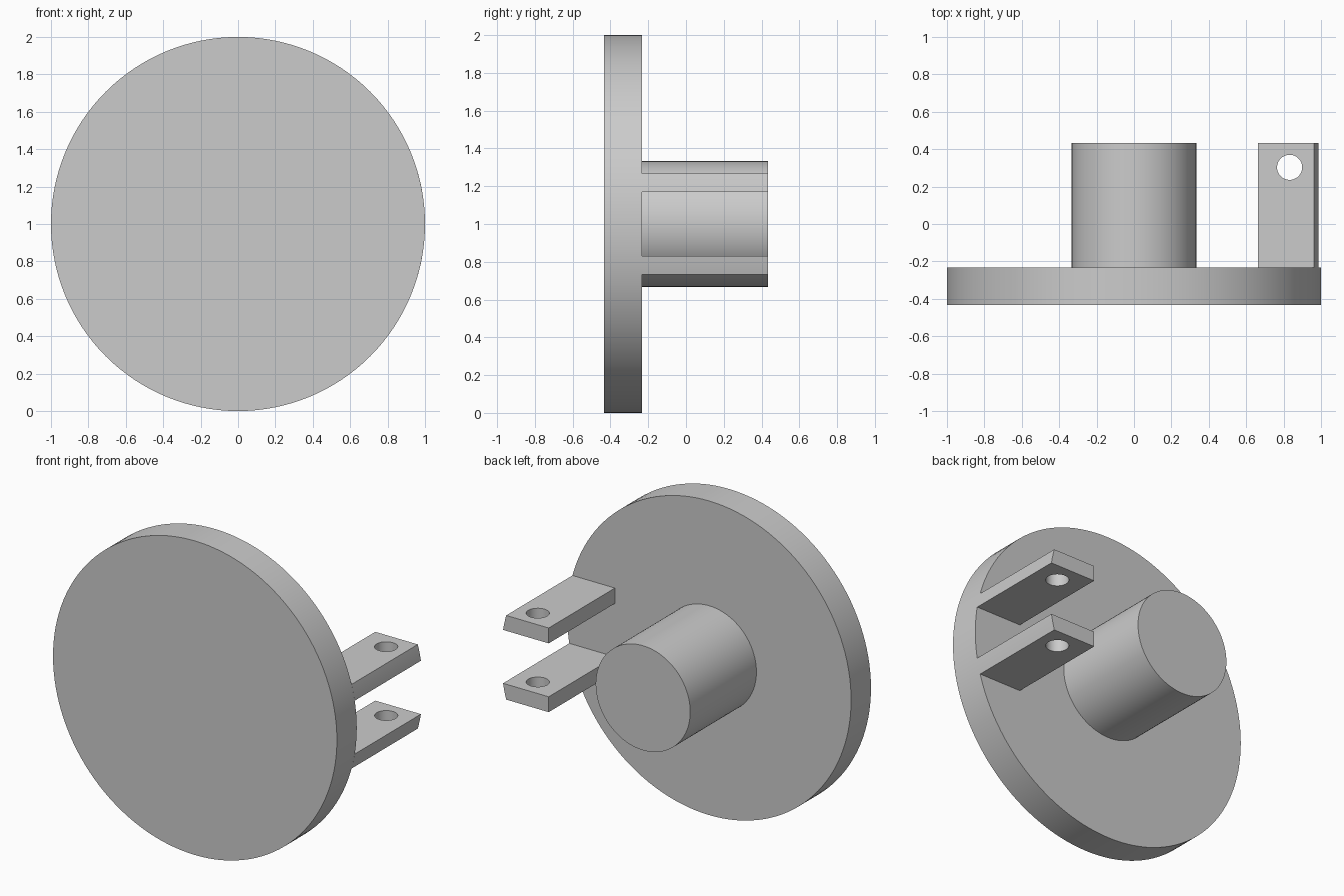
import bpy, bmesh, math
from mathutils import Matrix, Vector

cube = bpy.data.objects.get("Cube")
if cube:
    bpy.data.objects.remove(cube, do_unlink=True)

CENTRE_Z = 1.0
FRONT, PLATE_BACK, BACK = -0.433, -0.233, 0.433

grey = bpy.data.materials.new("plain grey")
grey.use_nodes = True
colour = (0.6, 0.6, 0.6, 1)
grey.diffuse_color = colour
grey.node_tree.nodes["Principled BSDF"].inputs["Base Color"].default_value = colour


def make_object(name, bm):
    bmesh.ops.recalc_face_normals(bm, faces=bm.faces)
    mesh = bpy.data.meshes.new(name)
    bm.to_mesh(mesh)
    bm.free()
    mesh.materials.append(grey)
    obj = bpy.data.objects.new(name, mesh)
    bpy.context.collection.objects.link(obj)
    return obj


def activate(obj):
    bpy.ops.object.select_all(action='DESELECT')
    obj.select_set(True)
    bpy.context.view_layer.objects.active = obj


def smooth(obj):
    activate(obj)
    bpy.ops.object.shade_smooth_by_angle(angle=math.radians(30))


def cylinder(name, radius, depth, location, segments, along_y=True):
    bm = bmesh.new()
    turn = Matrix.Rotation(math.pi / 2 if along_y else 0, 4, 'X')
    bmesh.ops.create_cone(bm, cap_ends=True, segments=segments, radius1=radius,
                          radius2=radius, depth=depth,
                          matrix=Matrix.Translation(location) @ turn)
    return make_object(name, bm)


def lug(name, low, high):
    # Flat bar whose outer edge follows the rim of the disc
    inner, steps = 0.664, 6
    profile = [(inner, high), (inner, low)]
    for i in range(steps + 1):
        h = low + (high - low) * i / steps
        profile.append((math.sqrt(1 - h * h), h))
    bm = bmesh.new()
    face = bm.faces.new([bm.verts.new((x, PLATE_BACK, CENTRE_Z + h)) for x, h in profile])
    grown = bmesh.ops.extrude_face_region(bm, geom=[face], use_keep_orig=True)
    verts = [v for v in grown["geom"] if isinstance(v, bmesh.types.BMVert)]
    bmesh.ops.translate(bm, verts=verts, vec=Vector((0, BACK - PLATE_BACK, 0)))
    obj = make_object(name, bm)

    # Pin hole
    cutter = cylinder("pin_hole_cutter", 0.067, 0.3,
                      (0.832, 0.303, CENTRE_Z + (low + high) / 2), 48, along_y=False)
    cutter.hide_render = True
    cut = obj.modifiers.new("pin_hole", 'BOOLEAN')
    cut.operation = 'DIFFERENCE'
    cut.solver = 'EXACT'
    cut.object = cutter
    activate(obj)
    bpy.ops.object.modifier_apply(modifier=cut.name)
    bpy.data.objects.remove(cutter, do_unlink=True)
    smooth(obj)


# Disc and central hub
smooth(cylinder("disc", 1.0, PLATE_BACK - FRONT,
                (0, (FRONT + PLATE_BACK) / 2, CENTRE_Z), 128))
smooth(cylinder("hub", 0.333, BACK - PLATE_BACK,
                (0, (BACK + PLATE_BACK) / 2, CENTRE_Z), 96))

# Pair of drilled lugs on the left rim
NEAR, FAR = 0.17, 0.268
lug("upper_lug", NEAR, FAR)
lug("lower_lug", -FAR, -NEAR)
